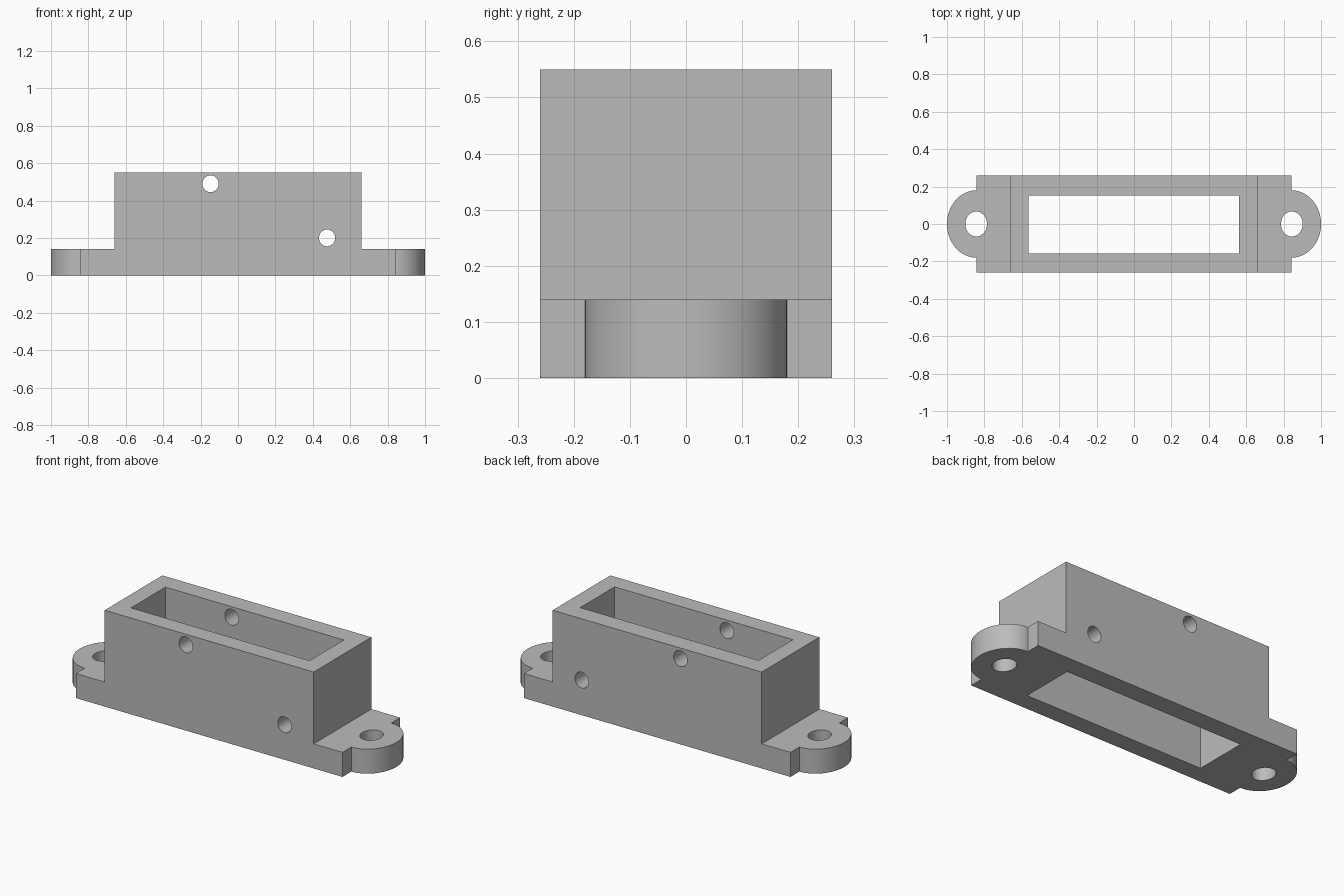
import bpy
import math

cube = bpy.data.objects.get("Cube")
if cube:
    bpy.data.objects.remove(cube, do_unlink=True)

# Main sizes
HALF_Y, TOP, FLANGE_TOP = 0.26, 0.55, 0.14
FLANGE_X, BODY_X, EAR_X = 0.842, 0.66, 0.842
SIDES = 64

grey = bpy.data.materials.new("plain_grey")
grey.use_nodes = True
colour = (0.5, 0.5, 0.5, 1)
grey.diffuse_color = colour
grey.node_tree.nodes["Principled BSDF"].inputs["Base Color"].default_value = colour


def prism(name, outline, along, start, end):
    """Extrude an outline along y (outline in x, z) or z (outline in x, y)."""
    def place(p, t):
        return (p[0], t, p[1]) if along == "y" else (p[0], p[1], t)
    n = len(outline)
    verts = [place(p, start) for p in outline] + [place(p, end) for p in outline]
    faces = [tuple(reversed(range(n))), tuple(range(n, 2 * n))]
    faces += [(i, (i + 1) % n, (i + 1) % n + n, i + n) for i in range(n)]
    if along == "y":
        faces = [tuple(reversed(f)) for f in faces]
    mesh = bpy.data.meshes.new(name)
    mesh.from_pydata(verts, [], faces)
    mesh.materials.append(grey)
    obj = bpy.data.objects.new(name, mesh)
    bpy.context.collection.objects.link(obj)
    return obj


def ellipse(cx, cy, rx, ry):
    steps = [2 * math.pi * i / SIDES for i in range(SIDES)]
    return [(cx + rx * math.cos(a), cy + ry * math.sin(a)) for a in steps]


def combine(target, tool, operation):
    mod = target.modifiers.new(tool.name, "BOOLEAN")
    mod.operation, mod.solver, mod.object = operation, "EXACT", tool
    bpy.context.view_layer.objects.active = target
    bpy.ops.object.modifier_apply(modifier=mod.name)
    bpy.data.objects.remove(tool, do_unlink=True)


# Stepped body with a low flange at each end
right_half = [(FLANGE_X, 0), (FLANGE_X, FLANGE_TOP), (BODY_X, FLANGE_TOP), (BODY_X, TOP)]
left_half = [(-x, z) for x, z in reversed(right_half)]
housing = prism("mounting_housing", right_half + left_half, "y", -HALF_Y, HALF_Y)

# Rounded ears
for side in (-1, 1):
    ear = prism("ear", ellipse(side * EAR_X, 0, 1 - EAR_X, 0.18), "z", 0, FLANGE_TOP)
    combine(housing, ear, "UNION")

# Rectangular opening through the body
pocket = [(-0.565, -0.158), (0.562, -0.158), (0.562, 0.152), (-0.565, 0.152)]
combine(housing, prism("pocket_cutter", pocket, "z", -0.1, TOP + 0.1), "DIFFERENCE")

# Screw holes in the ears
for side in (-1, 1):
    screw = prism("screw_cutter", ellipse(side * 0.844, 0, 0.058, 0.067), "z", -0.1, 0.3)
    combine(housing, screw, "DIFFERENCE")

# Pin holes through both long walls
for x, z in ((-0.147, 0.49), (0.476, 0.2)):
    pin = prism("pin_cutter", ellipse(x, z, 0.043, 0.045), "y", -0.4, 0.4)
    combine(housing, pin, "DIFFERENCE")

# Smooth the curved walls, keep the corners crisp
bpy.ops.object.select_all(action="DESELECT")
housing.select_set(True)
bpy.context.view_layer.objects.active = housing
bpy.ops.object.shade_smooth_by_angle(angle=math.radians(30))
